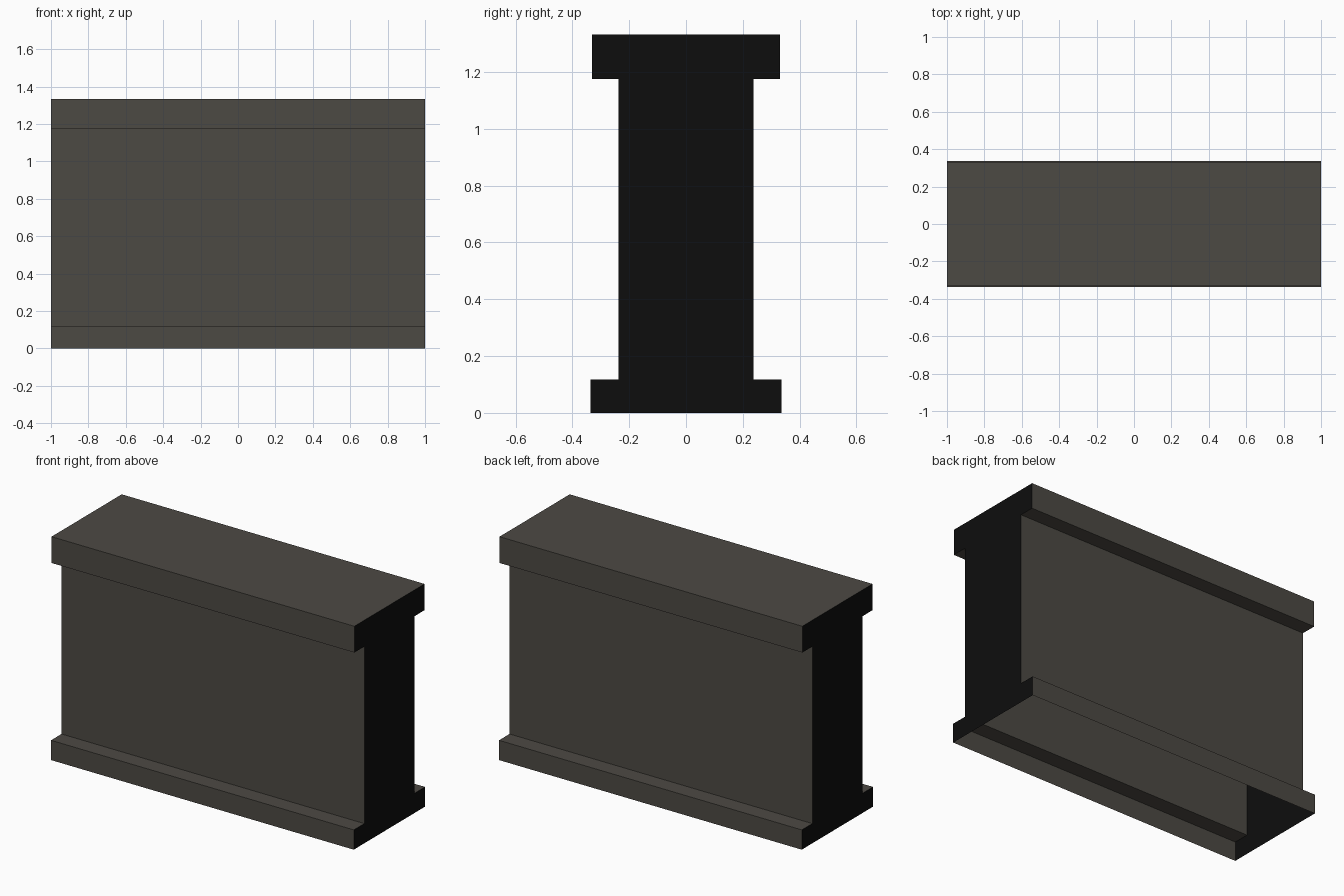
import bpy
import bmesh

if "Cube" in bpy.data.objects:
    bpy.data.objects.remove(bpy.data.objects["Cube"])

HALF_LENGTH = 1.0


def make_material(name, rgb):
    mat = bpy.data.materials.new(name)
    mat.diffuse_color = (*rgb, 1.0)
    mat.use_nodes = True
    mat.node_tree.nodes["Principled BSDF"].inputs["Base Color"].default_value = mat.diffuse_color
    return mat


stone = make_material("dark grey stone", (0.073, 0.067, 0.057))
black = make_material("black ends", (0.004, 0.004, 0.004))

# Wall cross-section (y, z): base ledge, narrow web, wide cap
right_side = [(0.336, 0.0), (0.336, 0.118), (0.237, 0.118),
              (0.237, 1.175), (0.331, 1.175), (0.331, 1.332)]
profile = right_side + [(-y, z) for y, z in reversed(right_side)]

bm = bmesh.new()
ends = [[bm.verts.new((x, y, z)) for y, z in profile]
        for x in (-HALF_LENGTH, HALF_LENGTH)]

# Long sides: the last profile edge is skipped, so the underside stays open
for i in range(len(profile) - 1):
    bm.faces.new((ends[0][i], ends[0][i + 1], ends[1][i + 1], ends[1][i]))

# Black end caps
bm.faces.new(ends[1])
bm.faces.new(list(reversed(ends[0])))
bm.normal_update()
bmesh.ops.recalc_face_normals(bm, faces=bm.faces[:])

for f in bm.faces:
    f.material_index = 1 if abs(f.normal.x) > 0.9 else 0

mesh = bpy.data.meshes.new("wall_segment")
bm.to_mesh(mesh)
bm.free()
mesh.materials.append(stone)
mesh.materials.append(black)
wall = bpy.data.objects.new("wall_segment", mesh)
bpy.context.collection.objects.link(wall)
